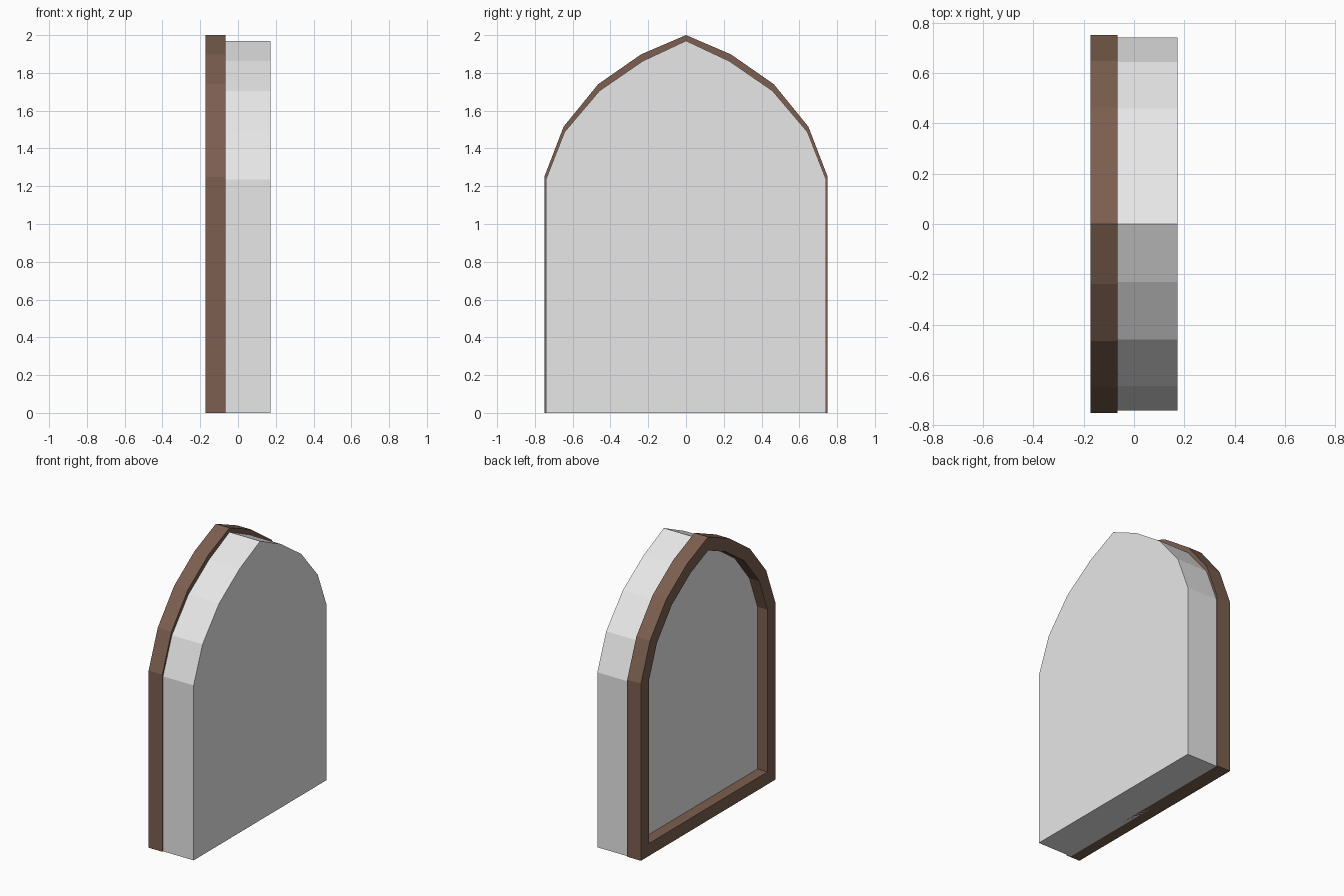
import bpy, bmesh
from mathutils import Vector

if "Cube" in bpy.data.objects:
    bpy.data.objects.remove(bpy.data.objects["Cube"])


def material(name, rgb):
    m = bpy.data.materials.new(name)
    m.diffuse_color = (*rgb, 1)
    m.use_nodes = True
    m.node_tree.nodes["Principled BSDF"].inputs["Base Color"].default_value = m.diffuse_color
    return m


def arch(half):
    """Closed outline (y, z) from the right half, bottom corner to apex."""
    return [Vector(p) for p in half] + [Vector((-y, z)) for y, z in half[-2::-1]]


def inset(pts, d):
    """Offset a counter-clockwise outline inwards by d with mitred corners."""
    out = []
    for i, p in enumerate(pts):
        a = (p - pts[i - 1]).normalized()
        b = (pts[(i + 1) % len(pts)] - p).normalized()
        na, nb = Vector((-a.y, a.x)), Vector((-b.y, b.x))
        out.append(p + (na + nb) * d / (1 + na.dot(nb)))
    return out


def build(name, mat, outline, x0, x1, hole=None):
    """Extrude an outline along x, optionally as an open ring."""
    bm = bmesh.new()
    ring = lambda pts, x: [bm.verts.new((x, p.x, p.y)) for p in pts]
    a, b = ring(outline, x0), ring(outline, x1)
    n = len(outline)

    def bridge(r, s):
        for i in range(n):
            j = (i + 1) % n
            bm.faces.new((r[i], r[j], s[j], s[i]))

    bridge(a, b)
    if hole:
        c, d = ring(hole, x0), ring(hole, x1)
        bridge(b, d)
        bridge(d, c)
        bridge(c, a)
    else:
        bm.faces.new(a)
        bm.faces.new(b)
    bmesh.ops.recalc_face_normals(bm, faces=bm.faces)
    me = bpy.data.meshes.new(name)
    bm.to_mesh(me)
    bm.free()
    me.materials.append(mat)
    ob = bpy.data.objects.new(name, me)
    bpy.context.collection.objects.link(ob)


brown = material("brown wood", (0.20, 0.114, 0.079))
grey = material("light grey", (0.8, 0.8, 0.8))

# Wooden frame around the opening
outer = arch([(0.75, 0), (0.75, 1.25), (0.648, 1.515), (0.465, 1.74), (0.238, 1.898), (0, 2.0)])
build("arched_frame", brown, outer, -0.173, -0.066, inset(outer, 0.088))

# Solid panel, its face recessed inside the frame
body = arch([(0.742, 0), (0.742, 1.235), (0.643, 1.487), (0.458, 1.705), (0.23, 1.862), (0, 1.97)])
build("arched_panel", grey, body, -0.095, 0.173)
